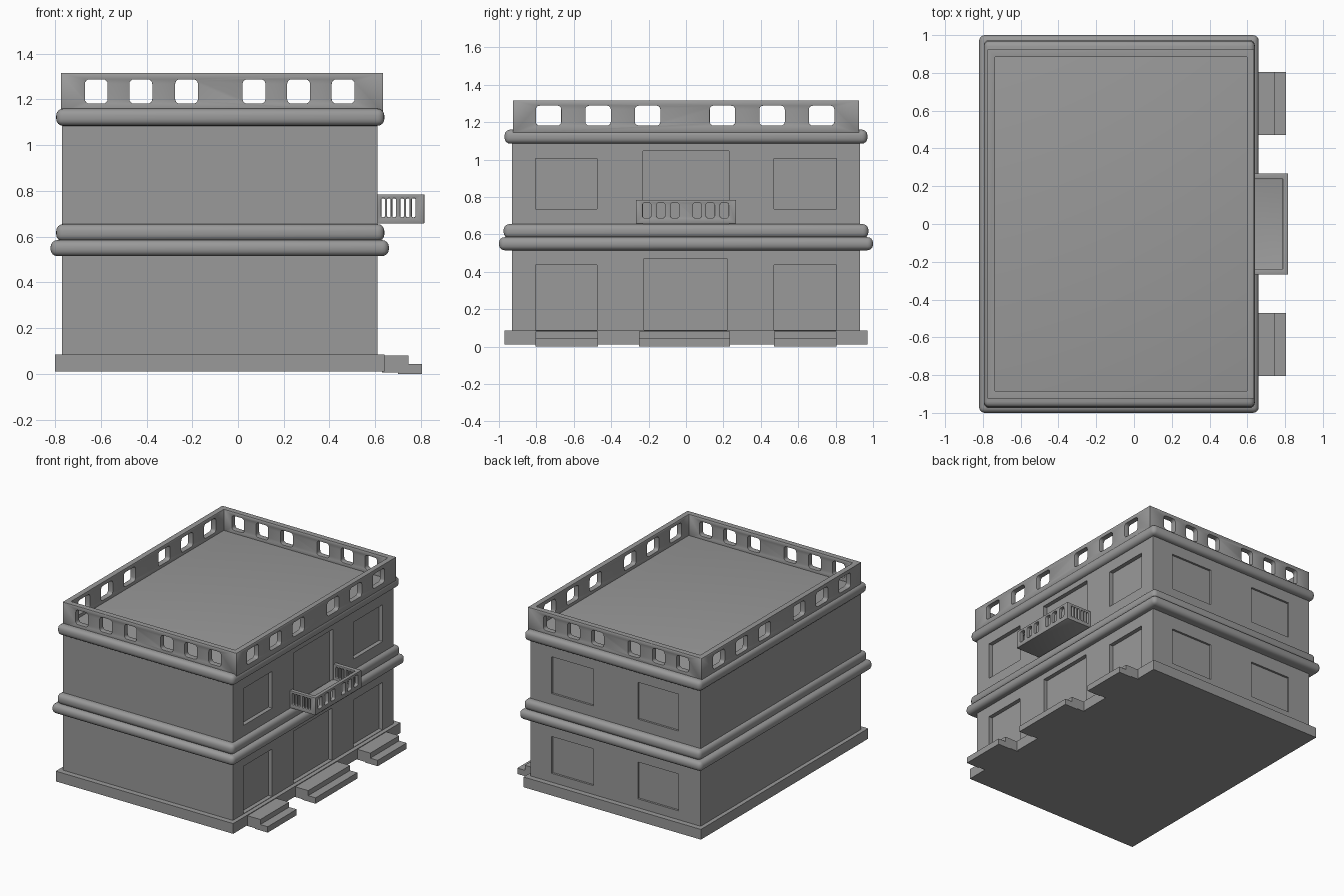
import bpy
import bmesh
from mathutils import Vector

if "Cube" in bpy.data.objects:
    bpy.data.objects.remove(bpy.data.objects["Cube"], do_unlink=True)

# Single plaster colour
plaster = bpy.data.materials.new("grey_plaster")
plaster.use_nodes = True
COLOUR = (0.32, 0.32, 0.32, 1)
plaster.diffuse_color = COLOUR
plaster.node_tree.nodes["Principled BSDF"].inputs["Base Color"].default_value = COLOUR


def add_box(bm, x, y, z, round_axis=None, radius=0.0):
    """Add a box from (min, max) ranges, optionally rounding edges along one axis."""
    verts = bmesh.ops.create_cube(bm, size=1)["verts"]
    for v in verts:
        v.co = Vector([(r[0] + r[1]) / 2 + c * (r[1] - r[0]) for r, c in zip((x, y, z), v.co)])
    if round_axis is not None:
        edges = {e for v in verts for e in v.link_edges}
        along = [e for e in edges
                 if abs((e.verts[0].co - e.verts[1].co).normalized()[round_axis]) > 0.9]
        bmesh.ops.bevel(bm, geom=along, offset=radius, segments=4, profile=0.5, affect='EDGES')


def build(name, boxes):
    bm = bmesh.new()
    for b in boxes:
        add_box(bm, *b)
    bmesh.ops.recalc_face_normals(bm, faces=bm.faces)
    mesh = bpy.data.meshes.new(name)
    bm.to_mesh(mesh)
    bm.free()
    mesh.materials.append(plaster)
    obj = bpy.data.objects.new(name, mesh)
    bpy.context.collection.objects.link(obj)
    return obj


def apply_modifiers(obj):
    bpy.ops.object.select_all(action='DESELECT')
    obj.select_set(True)
    bpy.context.view_layer.objects.active = obj
    for m in list(obj.modifiers):
        bpy.ops.object.modifier_apply(modifier=m.name)


def cut(obj, boxes):
    cutter = build("cutter", boxes)
    cutter.hide_render = True
    mod = obj.modifiers.new("cut", 'BOOLEAN')
    mod.operation = 'DIFFERENCE'
    mod.solver = 'EXACT'
    mod.object = cutter
    apply_modifiers(obj)
    bpy.data.objects.remove(cutter, do_unlink=True)


def soften(obj, width, segments):
    mod = obj.modifiers.new("round", 'BEVEL')
    mod.width = width
    mod.segments = segments
    mod.limit_method = 'ANGLE'
    mod.angle_limit = 0.8
    apply_modifiers(obj)
    bpy.ops.object.shade_smooth_by_angle(angle=0.7)


# Walls with recessed doors and windows
walls = build("walls", [((-0.77, 0.61), (-0.93, 0.93), (0.05, 1.12))])
recess = (0.58, 0.7)
openings = [(recess, (-0.23, 0.23), (0.655, 1.045)), (recess, (-0.225, 0.22), (0.088, 0.47))]
for y in ((-0.805, -0.475), (0.47, 0.805)):
    openings += [(recess, y, (0.735, 1.005)), (recess, y, (0.088, 0.435))]
for x in ((-0.59, -0.26), (0.10, 0.44)):
    for z in ((0.735, 1.005), (0.15, 0.42)):
        openings.append((x, (0.915, 1.0), z))
cut(walls, openings)

# Plinth and rounded mouldings
build("plinth", [((-0.80, 0.64), (-0.97, 0.97), (0.01, 0.085))])
for name, x, y, z in (("lower_moulding", (-0.82, 0.66), 1.0, (0.515, 0.585)),
                      ("middle_moulding", (-0.795, 0.64), 0.975, (0.58, 0.655)),
                      ("roof_moulding", (-0.795, 0.64), 0.97, (1.085, 1.16))):
    soften(build(name, [(x, (-y, y), z)]), 0.03, 4)

# Pierced roof parapet
parapet = build("parapet", [((-0.775, 0.635), (-0.925, 0.925), (1.14, 1.315))])
cut(parapet, [((-0.735, 0.597), (-0.885, 0.885), (1.0, 1.5))])
cut(parapet, [((x - 0.05, x + 0.05), (-2, 2), (1.182, 1.288), 1, 0.02)
              for x in (-0.62, -0.425, -0.225, 0.07, 0.265, 0.46)])
cut(parapet, [((-2, 2), (y - 0.068, y + 0.068), (1.182, 1.288), 0, 0.02)
              for y in (-0.735, -0.47, -0.205, 0.195, 0.46, 0.725)])
soften(parapet, 0.006, 2)

# Balcony with slotted railing
balcony = build("balcony", [((0.60, 0.815), (-0.268, 0.268), (0.657, 0.785))])
cut(balcony, [((0.5, 0.787), (-0.238, 0.238), (0.672, 0.9))])
cut(balcony, [((0.7, 0.9), (y - 0.023, y + 0.023), (0.688, 0.768), 0, 0.012)
              for y in (-0.21, -0.135, -0.06, 0.06, 0.13, 0.205)])
cut(balcony, [((x - 0.008, x + 0.008), (-1, 1), (0.685, 0.768), 1, 0.006)
              for x in (0.635, 0.66, 0.683, 0.718, 0.743, 0.768)])
soften(balcony, 0.003, 2)

# Entrance steps
for name, y in (("right_steps", (-0.805, -0.47)), ("centre_steps", (-0.25, 0.235)),
                ("left_steps", (0.47, 0.805))):
    build(name, [((0.63, 0.745), y, (0.005, 0.08)), ((0.70, 0.805), y, (0.0, 0.043))])
